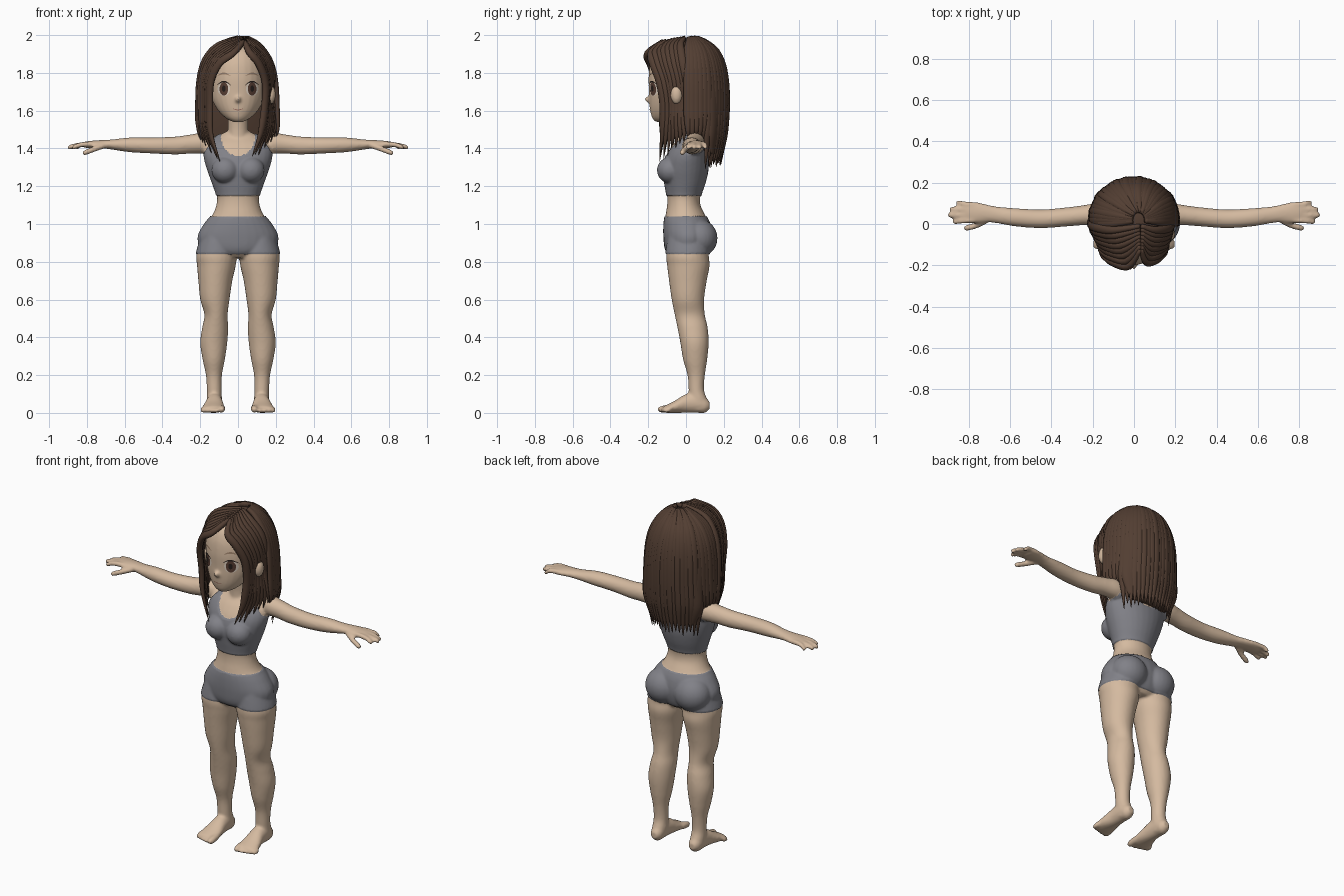
import bpy, bmesh, random
from math import sin, cos, pi, radians
from mathutils import Vector, Matrix
from mathutils.bvhtree import BVHTree

random.seed(4)
cube = bpy.data.objects.get("Cube")
if cube:
    bpy.data.objects.remove(cube, do_unlink=True)


def material(name, r, g, b):
    m = bpy.data.materials.new(name)
    m.use_nodes = True
    m.diffuse_color = (r, g, b, 1)
    m.node_tree.nodes["Principled BSDF"].inputs["Base Color"].default_value = (r, g, b, 1)
    return m


skin = material("skin", .66, .49, .35)
cloth = material("grey_cloth", .22, .22, .245)
hair = material("brown_hair", .085, .048, .032)
white = material("eye_white", .74, .64, .54)
iris = material("brown_iris", .1, .05, .035)
dark = material("dark_lash", .02, .014, .012)
brow = material("brow", .36, .24, .16)
lip = material("lip", .36, .17, .13)


def put(name, bm, mats):
    bmesh.ops.recalc_face_normals(bm, faces=bm.faces)
    mesh = bpy.data.meshes.new(name)
    bm.to_mesh(mesh)
    bm.free()
    for m in mats:
        mesh.materials.append(m)
    mesh.shade_smooth()
    obj = bpy.data.objects.new(name, mesh)
    bpy.context.scene.collection.objects.link(obj)
    return obj


def spline(rows, n=5):
    """Smooth curve through rows of any size."""
    p = [Vector(r) for r in [rows[0], *rows, rows[-1]]]
    out = []
    for a, b, c, d in zip(p, p[1:], p[2:], p[3:]):
        for k in range(n):
            t = k / n
            out.append((b * 2 + (c - a) * t + (a * 2 - b * 5 + c * 4 - d) * t * t
                        + (b * 3 - a - c * 3 + d) * t ** 3) * .5)
    return out + [p[-1]]


def skin_rings(bm, rings):
    loops = [[bm.verts.new(c) for c in ring] for ring in rings]
    for a, b in zip(loops, loops[1:]):
        for i in range(len(a)):
            j = (i + 1) % len(a)
            bm.faces.new((a[i], a[j], b[j], b[i]))
    bm.faces.new(loops[0])
    bm.faces.new(loops[-1])


def loft(bm, rows, axis="z", side=1, sides=28):
    """Each row: position on the axis, then low and high bounds of the ellipse."""
    rings = []
    for s, u0, u1, v0, v1 in spline(rows):
        ring = []
        for k in range(sides):
            a = 2 * pi * k / sides
            u = (u0 + u1) / 2 + (u1 - u0) / 2 * cos(a)
            v = (v0 + v1) / 2 + (v1 - v0) / 2 * sin(a)
            x, y, z = {"x": (s, u, v), "y": (u, s, v), "z": (u, v, s)}[axis]
            ring.append((x * side, y, z))
        rings.append(ring)
    skin_rings(bm, rings)


def centred(rows):
    return [(z, -w, w, y0, y1) for z, w, y0, y1 in rows]


def ball(bm, centre, size):
    bmesh.ops.create_uvsphere(bm, u_segments=24, v_segments=16, radius=1,
                              matrix=Matrix.Translation(centre) @ Matrix.Diagonal((*size, 1)))


def digit(bm, points, r, axis, side):
    """Finger or toe: a rounded tube through the points."""
    rows = []
    for i, (x, y, z) in enumerate(points):
        q = r * (.5 if i == len(points) - 1 else 1)
        s, u = (x, y) if axis == "x" else (y, x)
        rows.append((s, u - q, u + q, z - q, z + q))
    loft(bm, rows, axis, side, 12)


# Torso, neck and head
bm = bmesh.new()
loft(bm, centred([(.82, .1, -.07, .09), (.86, .185, -.105, .12), (.93, .21, -.115, .135),
                  (1, .175, -.115, .125), (1.05, .135, -.108, .1), (1.1, .115, -.1, .077),
                  (1.15, .112, -.1, .077), (1.22, .135, -.112, .1), (1.29, .16, -.12, .115),
                  (1.36, .178, -.105, .115), (1.42, .17, -.07, .11), (1.46, .12, -.035, .1),
                  (1.49, .06, -.02, .08)]))
loft(bm, centred([(1.42, .06, -.045, .075), (1.5, .054, -.04, .065), (1.64, .054, -.06, .06)]))
loft(bm, centred([(1.54, .025, -.16, -.1), (1.56, .064, -.178, -.04), (1.6, .105, -.19, .04),
                  (1.65, .134, -.195, .1), (1.7, .149, -.196, .14), (1.78, .157, -.198, .16),
                  (1.86, .15, -.186, .16), (1.92, .12, -.15, .13), (1.96, .05, -.06, .06)]))
ball(bm, (0, -.192, 1.66), (.016, .027, .018))

for s in (1, -1):
    # Chest, seat and ear volumes
    ball(bm, (s * .068, -.085, 1.285), (.068, .064, .065))
    ball(bm, (s * .095, .07, .925), (.1, .092, .095))
    ball(bm, (s * .17, -.05, 1.685), (.03, .032, .052))
    # Leg
    loft(bm, [(.94, .03, .19, -.09, .12), (.84, .008, .22, -.105, .12),
              (.78, .012, .217, -.1, .125), (.7, .03, .21, -.09, .11),
              (.6, .045, .2, -.076, .096), (.52, .055, .178, -.06, .1),
              (.45, .052, .19, -.045, .115), (.37, .057, .2, -.03, .12),
              (.28, .07, .187, -.015, .112), (.2, .085, .17, .008, .1),
              (.12, .087, .165, .014, .096), (.06, .085, .165, .015, .115),
              (.01, .095, .155, .03, .105)], "z", s)
    # Foot and toes
    loft(bm, [(.125, .105, .145, .02, .06), (.1, .09, .16, 0, .085), (.06, .085, .166, 0, .11),
              (0, .08, .17, 0, .1), (-.06, .072, .186, 0, .064), (-.1, .07, .192, 0, .044),
              (-.12, .08, .185, .004, .034)], "y", s)
    for i in range(5):
        x, r = (.087, .019) if i == 0 else (.094 + i * .023, .0135)
        tip = -.15 + .007 * i
        digit(bm, [(x, -.08, r + .008), (x, tip + .02, r), (x, tip, r)], r, "y", s)
    # Arm and palm
    loft(bm, [(.1, .01, .09, 1.37, 1.45), (.18, -.005, .1, 1.373, 1.482),
              (.25, -.006, .09, 1.373, 1.474), (.33, -.012, .08, 1.368, 1.463),
              (.45, -.02, .07, 1.373, 1.458), (.57, -.012, .076, 1.38, 1.458),
              (.66, .003, .084, 1.393, 1.448), (.71, .008, .094, 1.4, 1.445),
              (.76, .004, .106, 1.402, 1.442), (.8, .006, .108, 1.402, 1.438),
              (.82, .02, .098, 1.408, 1.432)], "x", s)
    # Fingers and thumb
    for y, y_tip, tip in ((.018, .012, .88), (.043, .043, .903), (.068, .072, .893), (.093, .103, .862)):
        digit(bm, [(.77, y, 1.424), (.83, (y + y_tip) / 2, 1.42), (tip - .015, y_tip, 1.408),
                   (tip, y_tip, 1.404)], .0135, "x", s)
    digit(bm, [(.69, .03, 1.42), (.75, -.002, 1.4), (.805, -.018, 1.38), (.825, -.02, 1.374)],
          .0155, "x", s)

# Fuse the volumes into one smooth body
body = put("body", bm, [skin, cloth])
fuse = body.modifiers.new("fuse", "REMESH")
fuse.mode, fuse.voxel_size = "VOXEL", .0078
relax = body.modifiers.new("relax", "SMOOTH")
relax.factor, relax.iterations = .5, 5
fused = bpy.data.meshes.new_from_object(body.evaluated_get(bpy.context.evaluated_depsgraph_get()))
body.modifiers.clear()
bm = bmesh.new()
bm.from_mesh(fused)
WAIST, HEM, TOP_HEM = 1.04, .84, 1.15
for z in (WAIST, HEM, TOP_HEM):
    bmesh.ops.bisect_plane(bm, geom=bm.verts[:] + bm.edges[:] + bm.faces[:],
                           plane_co=(0, 0, z), plane_no=(0, 0, 1))


def is_cloth(c):
    x = abs(c.x)
    if HEM < c.z < WAIST:
        return x < .3
    scoop = (x / .09) ** 2 + ((c.z - 1.47) / .11) ** 2 < 1
    return TOP_HEM < c.z < 1.475 and x < .185 - max(0, c.z - 1.37) * .7 and not scoop


# Clothing: coloured by region and raised off the skin
for f in bm.faces:
    f.material_index = int(is_cloth(f.calc_center_median()))
bm.normal_update()
for v, n in [(v, v.normal.copy()) for v in bm.verts]:
    if all(f.material_index for f in v.link_faces):
        v.co += n * .005
tree = BVHTree.FromBMesh(bm)
bm.to_mesh(body.data)
body.data.shade_smooth()
bm.free()


def patch(name, shape, mat, lift, nu=24, nv=4):
    """Thin plate laid on the face; shape maps u, v to x, z."""
    bm = bmesh.new()
    grid = []
    for i in range(nu + 1):
        row = []
        for j in range(nv + 1):
            x, z = shape(i / nu, j / nv)
            hit = tree.ray_cast(Vector((x, -1, z)), Vector((0, 1, 0)))[0]
            row.append(bm.verts.new((x, hit.y - lift, z)))
        grid.append(row)
    for a, b in zip(grid, grid[1:]):
        for j in range(nv):
            bm.faces.new((a[j], b[j], b[j + 1], a[j + 1]))
    bmesh.ops.remove_doubles(bm, verts=bm.verts, dist=.0001)
    put(name, bm, [mat])


def oval(x, z, rx, rz):
    return lambda u, v: (x + rx * v * cos(2 * pi * u), z + rz * v * sin(2 * pi * u))


def arc(x, z, half, rise, thick):
    return lambda u, v: (x + half * (2 * u - 1),
                         z + rise * sin(pi * u) + thick * (v - .5) * (.2 + sin(pi * u)))


# Eyes, brows and mouth
for s, side in ((1, "left"), (-1, "right")):
    x = s * .075
    patch(side + "_eye_white", oval(x, 1.715, .033, .037), white, .002)
    patch(side + "_iris", oval(x, 1.715, .023, .035), iris, .0035)
    patch(side + "_pupil", oval(x, 1.717, .01, .017), dark, .005)
    patch(side + "_lash", arc(x, 1.735, .037, .019, .007), dark, .006)
    patch(side + "_brow", arc(x, 1.785, .034, .012, .009), brow, .003)
patch("mouth", arc(0, 1.612, .03, -.008, .005), lip, .003)


# Hair
def lock(bm, points, width, thick=.014):
    """Flat tapered strand along a path, facing away from the head."""
    path = spline(points, 4)
    rings = []
    for i, p in enumerate(path):
        f = i / (len(path) - 1)
        tangent = path[min(i + 1, len(path) - 1)] - path[max(i - 1, 0)]
        across = tangent.cross(p - Vector((0, .01, min(p.z, 1.75)))).normalized()
        out = across.cross(tangent).normalized()
        tip = min(1, (1 - f) * 4 + .05)
        w = width * tip * min(1, .5 + 2 * f)
        rings.append([p + across * w * cos(k * pi / 5) + out * thick * tip * sin(k * pi / 5)
                      for k in range(10)])
    skin_rings(bm, rings)


# Scalp and inner mass under the strands
bm = bmesh.new()
ball(bm, (0, .02, 1.79), (.186, .19, .185))
loft(bm, centred([(1.82, .17, .01, .195), (1.7, .19, .01, .205), (1.58, .194, .03, .203),
                  (1.47, .19, .06, .19), (1.37, .15, .09, .17)]))
put("hair_base", bm, [hair])

# Back strands, fanning from the crown
crown = [(1.982, .03, .04), (1.96, .085, .09), (1.915, .14, .145), (1.84, .182, .18),
         (1.74, .202, .197), (1.62, .208, .2), (1.5, .212, .192), (1.4, .195, .18)]
bm = bmesh.new()
COUNT = 30
for i in range(COUNT):
    a = radians(-96 + 188 * i / (COUNT - 1))
    hem = (1.3 if abs(a) < 1.1 else 1.44) + random.uniform(-.01, .03)
    rows = [r for r in crown if r[0] > hem + .03]
    rows.append((hem, rows[-1][1] * .92, rows[-1][2] * .92))
    lock(bm, [Vector((w * sin(a) + .03 * max(0, 1 - w / .15), .018 + d * cos(a), z))
              for z, w, d in rows], .024, random.uniform(.012, .017))
put("back_hair", bm, [hair])

# Front strands, blended between a face-framing guide and a side guide
guides = {
    "right_front_hair": (
        [(.03, -.12, 1.965), (-.025, -.205, 1.905), (-.1, -.19, 1.85), (-.145, -.155, 1.75),
         (-.15, -.13, 1.62), (-.145, -.125, 1.48), (-.095, -.14, 1.32)],
        [(.03, -.01, 1.982), (-.1, -.03, 1.95), (-.175, -.02, 1.87), (-.205, -.01, 1.76),
         (-.212, .0, 1.62), (-.212, .01, 1.52), (-.2, .01, 1.44)]),
    "left_front_hair": (
        [(.035, -.12, 1.962), (.06, -.185, 1.91), (.11, -.175, 1.85), (.145, -.14, 1.75),
         (.142, -.12, 1.62), (.12, -.125, 1.48), (.075, -.14, 1.33)],
        [(.035, -.01, 1.982), (.105, -.03, 1.95), (.17, -.02, 1.87), (.188, -.0, 1.76),
         (.172, .0, 1.66), (.195, .01, 1.52), (.19, .01, 1.44)]),
}
for name, (front, back) in guides.items():
    bm = bmesh.new()
    for i in range(8):
        t = i / 7
        path = [Vector(p).lerp(Vector(q), t) for p, q in zip(front, back)]
        path[-1].z += random.uniform(0, .03)
        lock(bm, path, .022, random.uniform(.012, .017))
    put(name, bm, [hair])
